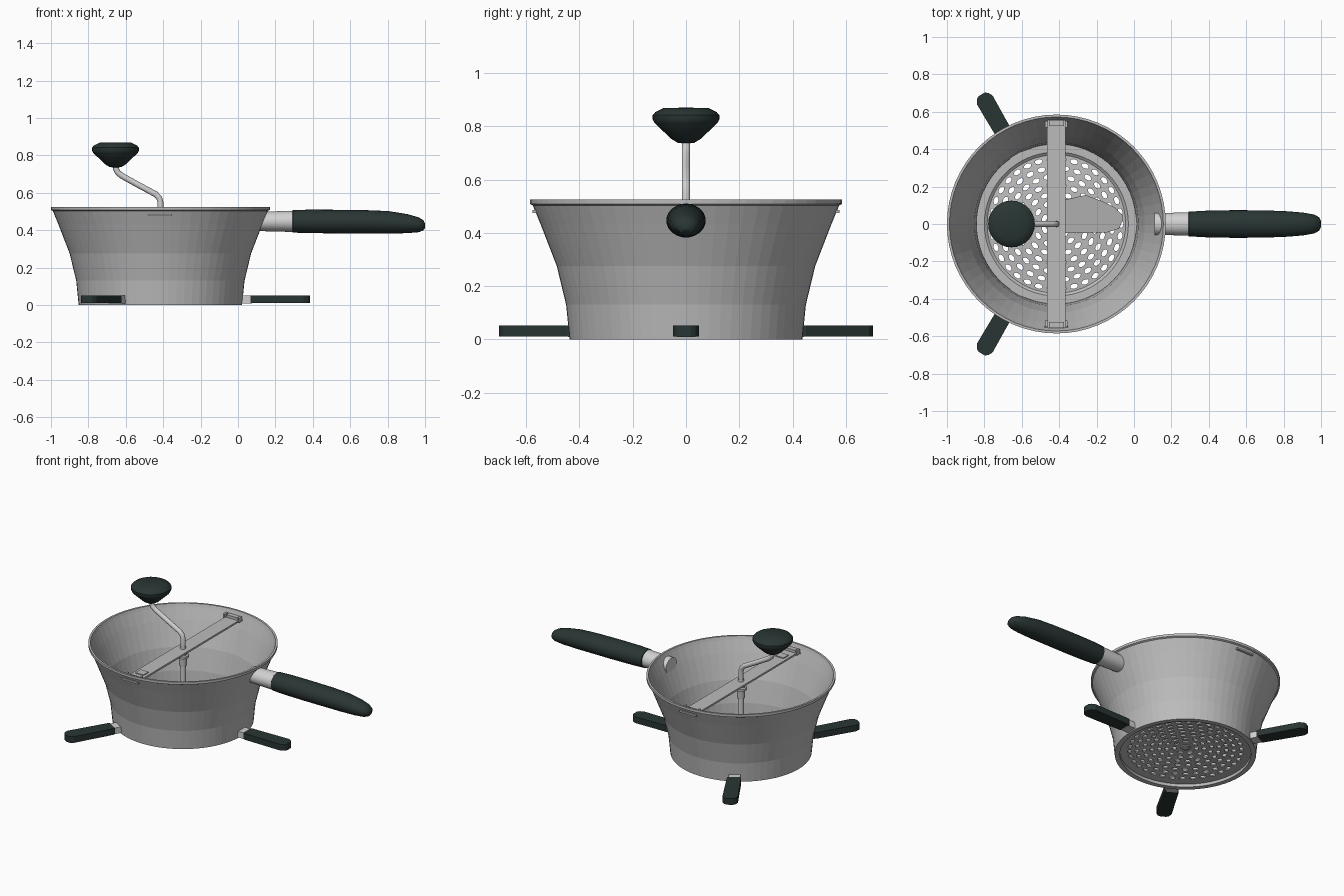
import bpy, bmesh, math
from mathutils import Matrix, Vector

if "Cube" in bpy.data.objects:
    bpy.data.objects.remove(bpy.data.objects["Cube"])

AXIS_X = -0.415  # bowl axis; all parts are modelled around it


def material(name, rgb):
    m = bpy.data.materials.new(name)
    m.diffuse_color = (*rgb, 1)
    m.use_nodes = True
    m.node_tree.nodes["Principled BSDF"].inputs["Base Color"].default_value = m.diffuse_color
    return m


STEEL = material("steel", (0.50, 0.50, 0.50))
LIGHT = material("light steel", (0.64, 0.64, 0.64))
DARK = material("dark green plastic", (0.022, 0.036, 0.034))


def finish(name, bm, mat, smooth=None):
    bmesh.ops.recalc_face_normals(bm, faces=bm.faces)
    me = bpy.data.meshes.new(name)
    bm.to_mesh(me)
    bm.free()
    me.materials.append(mat)
    ob = bpy.data.objects.new(name, me)
    bpy.context.collection.objects.link(ob)
    ob.location.x = AXIS_X
    if smooth:
        bpy.ops.object.select_all(action='DESELECT')
        ob.select_set(True)
        bpy.context.view_layer.objects.active = ob
        bpy.ops.object.shade_smooth_by_angle(angle=math.radians(smooth))
    return ob


def lathe(name, profile, mat, segs=64, closed=False, x=0.0, smooth=None):
    bm = bmesh.new()
    vs = [bm.verts.new((r, 0, z)) for r, z in profile]
    pairs = list(zip(vs, vs[1:])) + ([(vs[-1], vs[0])] if closed else [])
    es = [bm.edges.new(p) for p in pairs]
    bmesh.ops.spin(bm, geom=vs + es, cent=(0, 0, 0), axis=(0, 0, 1),
                   angle=math.tau, steps=segs, use_merge=True)
    bmesh.ops.remove_doubles(bm, verts=bm.verts, dist=1e-5)
    bmesh.ops.translate(bm, verts=bm.verts, vec=(x, 0, 0))
    return finish(name, bm, mat, smooth)


def prism(name, pts, z0, z1, mat, angle=0.0, lift=None):
    bm = bmesh.new()
    low = [bm.verts.new((x, y, z0)) for x, y in pts]
    top = [bm.verts.new((x, y, z1)) for x, y in pts]
    bm.faces.new(low[::-1])
    bm.faces.new(top)
    n = len(pts)
    for i in range(n):
        j = (i + 1) % n
        bm.faces.new((low[i], low[j], top[j], top[i]))
    if lift:
        for v in bm.verts:
            v.co.z += lift(v.co)
    bmesh.ops.rotate(bm, verts=bm.verts, cent=(0, 0, 0),
                     matrix=Matrix.Rotation(angle, 3, 'Z'))
    return finish(name, bm, mat)


def rect(x0, x1, y0, y1):
    return [(x0, y0), (x1, y0), (x1, y1), (x0, y1)]


def loft_x(name, rings, mat, segs=28, smooth=35):
    # elliptical rings along x: (x, centre z, half width, half height)
    bm = bmesh.new()
    loops = []
    for x, zc, ry, rz in rings:
        loops.append([bm.verts.new((x, ry * math.cos(a), zc + rz * math.sin(a)))
                      for a in (math.tau * i / segs for i in range(segs))])
    for a, b in zip(loops, loops[1:]):
        for i in range(segs):
            j = (i + 1) % segs
            bm.faces.new((a[i], a[j], b[j], b[i]))
    bm.faces.new(loops[0])
    bm.faces.new(loops[-1][::-1])
    return finish(name, bm, mat, smooth)


def tube(name, pts, radius, mat):
    # round rod swept along a path in the x-z plane
    bm = bmesh.new()
    segs, loops = 14, []
    for i, (x, z) in enumerate(pts):
        a, b = pts[max(i - 1, 0)], pts[min(i + 1, len(pts) - 1)]
        d = Vector((b[0] - a[0], 0, b[1] - a[1])).normalized()
        side = Vector((0, 1, 0)).cross(d)
        loops.append([bm.verts.new(Vector((x, 0, z)) + radius * (
            side * math.cos(t) + Vector((0, 1, 0)) * math.sin(t)))
            for t in (math.tau * k / segs for k in range(segs))])
    for a, b in zip(loops, loops[1:]):
        for i in range(segs):
            j = (i + 1) % segs
            bm.faces.new((a[i], a[j], b[j], b[i]))
    bm.faces.new(loops[0])
    bm.faces.new(loops[-1][::-1])
    return finish(name, bm, mat, 40)


# Bowl: flared thin wall with a rolled rim and a small foot ledge
lathe("bowl", [(0.437, 0.0), (0.450, 0.13), (0.485, 0.275), (0.545, 0.43),
               (0.575, 0.503), (0.585, 0.508), (0.585, 0.525), (0.572, 0.525),
               (0.565, 0.505), (0.533, 0.43), (0.473, 0.275), (0.438, 0.13),
               (0.427, 0.02), (0.405, 0.02), (0.405, 0.0)], STEEL, closed=True)

# Sieve plate: slightly domed disc with a raised edge, perforated in rings
plate = lathe("sieve_plate", [(0, 0.062), (0.2, 0.052), (0.37, 0.034), (0.385, 0.046),
                              (0.428, 0.046), (0.428, 0.022), (0.395, 0.022), (0.38, 0.024),
                              (0.2, 0.042), (0, 0.052)], STEEL)
bm = bmesh.new()
for k in range(7):
    r = 0.07 + 0.046 * k
    count = round(math.tau * r / 0.064)
    for i in range(count):
        a = math.tau * (i + 0.5 * (k % 2)) / count
        m = (Matrix.Rotation(a, 4, 'Z') @ Matrix.Translation((r, 0, 0.045))
             @ Matrix.Diagonal((0.013, 0.021, 1, 1)))
        bmesh.ops.create_cone(bm, cap_ends=True, segments=10, radius1=1, radius2=1,
                              depth=0.1, matrix=m)
cutter = finish("hole_cutter", bm, STEEL)
cutter.hide_render = True
cutter.hide_set(True)
mod = plate.modifiers.new("holes", 'BOOLEAN')
mod.operation = 'DIFFERENCE'
mod.solver = 'EXACT'
mod.object = cutter

# Scraper blade: tilted plate sweeping over the sieve
prism("scraper_blade", [(-0.03, 0.09), (0.05, 0.13), (0.155, 0.155), (0.25, 0.12),
                        (0.31, 0.09), (0.352, 0.05), (0.355, 0.02), (0.335, -0.025),
                        (0.27, -0.045), (-0.03, -0.05)],
      0.066, 0.074, LIGHT, lift=lambda c: (c.y + 0.05) * 0.35)

# Cross bar with wide end tabs, raised catches and a release button
prism("cross_bar", rect(-0.05, 0.05, -0.56, 0.56), 0.472, 0.484, STEEL)
for s, side in ((1, "back"), (-1, "front")):
    y = sorted((s * 0.545, s * 0.577))
    prism(side + "_bar_tab", rect(-0.063, 0.063, *y), 0.475, 0.486, STEEL)
    y = sorted((s * 0.525, s * 0.555))
    prism(side + "_bar_catch", rect(-0.04, 0.04, *y), 0.48, 0.502, STEEL)
    for x in (-0.053, 0.053):
        y = sorted((s * 0.515, s * 0.55))
        prism(side + "_catch_ear", rect(x - 0.007, x + 0.007, *y), 0.475, 0.505, STEEL)
prism("release_button", rect(-0.03, 0.03, -0.47, -0.415), 0.48, 0.49, STEEL)

# Drive shaft, spring collar and bent crank
lathe("shaft", [(0, 0.04), (0.018, 0.04), (0.018, 0.50), (0, 0.50)], LIGHT, 16, smooth=40)
lathe("spring_collar", [(0, 0.37), (0.024, 0.37), (0.024, 0.42), (0.036, 0.425),
                        (0.036, 0.44), (0.026, 0.445), (0.026, 0.472), (0, 0.472)],
      STEEL, 20, smooth=40)
lathe("hub", [(0, 0.045), (0.03, 0.045), (0.03, 0.10), (0.02, 0.11), (0, 0.11)],
      LIGHT, 20, smooth=40)
tube("crank", [(0, 0.48), (0, 0.55), (-0.006, 0.572), (-0.025, 0.592), (-0.12, 0.643),
               (-0.205, 0.69), (-0.228, 0.708), (-0.238, 0.73), (-0.24, 0.76)],
     0.016, LIGHT)

# Crank knob
lathe("crank_knob", [(0, 0.735), (0.03, 0.737), (0.055, 0.752), (0.118, 0.812),
                     (0.125, 0.825), (0.125, 0.842), (0.115, 0.853), (0.085, 0.868),
                     (0, 0.870)], DARK, 28, x=-0.24, smooth=30)

# Handle: metal ferrule through the wall and a tapered grip
loft_x("handle_ferrule", [(0.525, 0.447, 0.058, 0.052), (0.62, 0.447, 0.060, 0.054),
                          (0.715, 0.447, 0.062, 0.057)], LIGHT)
loft_x("handle_grip", [(0.703, 0.447, 0.058, 0.054), (0.708, 0.447, 0.066, 0.060),
                       (0.80, 0.447, 0.071, 0.063), (0.95, 0.446, 0.074, 0.063),
                       (1.10, 0.445, 0.073, 0.062), (1.22, 0.442, 0.069, 0.060),
                       (1.32, 0.435, 0.061, 0.051), (1.38, 0.429, 0.050, 0.040),
                       (1.405, 0.426, 0.036, 0.028), (1.415, 0.424, 0.016, 0.012)], DARK)

# Three feet, each a plastic bar in a metal bracket
for i, side in enumerate(("right", "back", "front")):
    a = math.tau * i / 3
    prism(side + "_foot_bracket", rect(0.425, 0.49, -0.036, 0.036), 0.008, 0.050, LIGHT, a)
    prism(side + "_foot", [(0.482, -0.038), (0.495, -0.044), (0.765, -0.048), (0.79, -0.035),
                           (0.80, -0.018), (0.80, 0.018), (0.79, 0.035), (0.765, 0.048),
                           (0.495, 0.044), (0.482, 0.038)], 0.01, 0.052, DARK, a)
